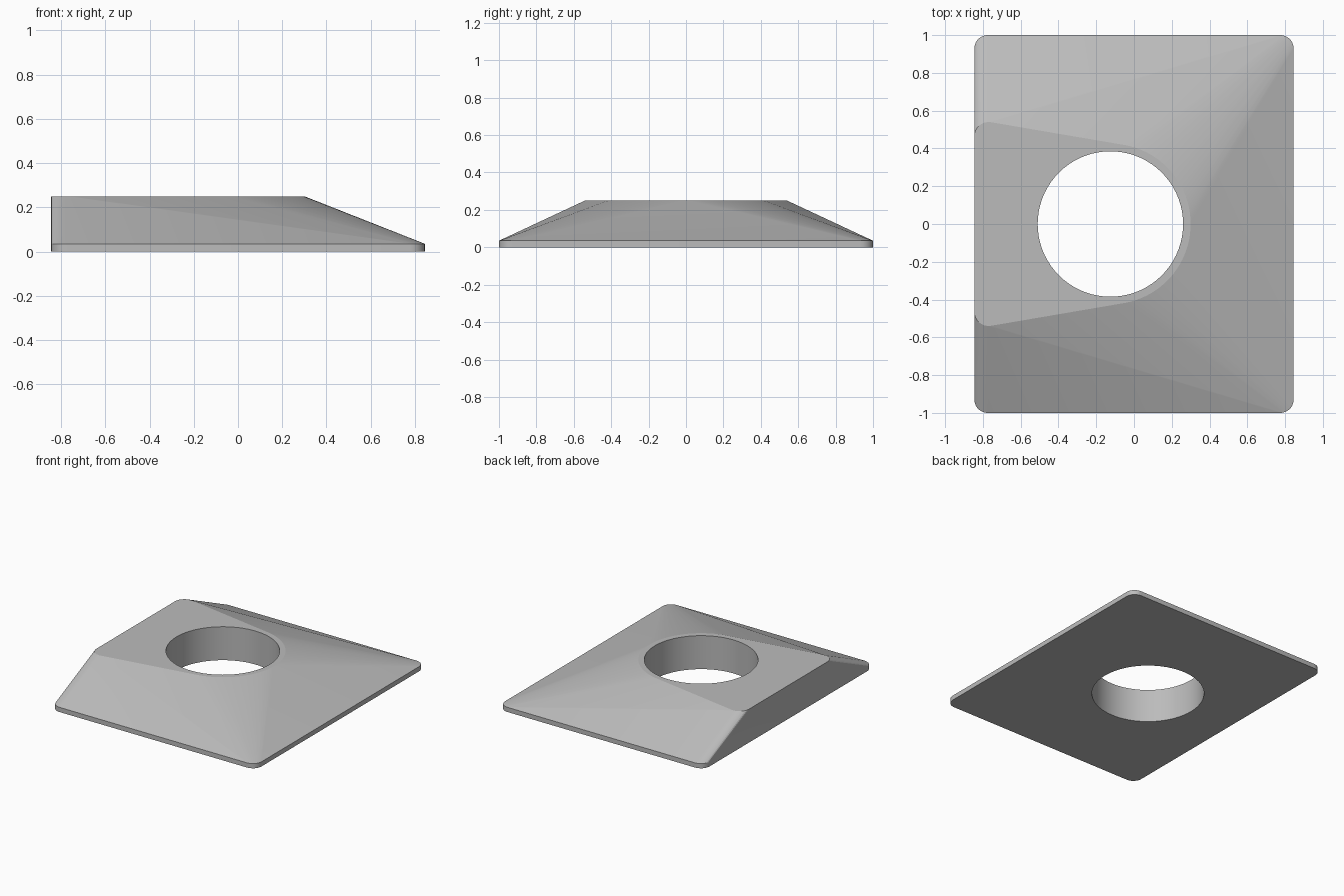
import bpy, bmesh
from math import cos, sin, pi, radians

if "Cube" in bpy.data.objects:
    bpy.data.objects.remove(bpy.data.objects["Cube"])

HOLE_X, HOLE_R = -0.125, 0.385
BASE_H, TOP_H = 0.035, 0.25


def arc(cx, cy, r, start, end, steps):
    """Points along an arc, angles in degrees."""
    angles = [radians(start + (end - start) * i / steps) for i in range(steps + 1)]
    return [(cx + r * cos(a), cy + r * sin(a)) for a in angles]


mat = bpy.data.materials.new("plain grey")
mat.use_nodes = True
grey = (0.5, 0.5, 0.5, 1)
mat.diffuse_color = grey
mat.node_tree.nodes["Principled BSDF"].inputs["Base Color"].default_value = grey

# Rounded base plate outline, and the collar with two rear corners on top
x, y, r = 0.845, 1.0, 0.07
base = []
for sx, sy, a in ((1, 1, 0), (-1, 1, 90), (-1, -1, 180), (1, -1, 270)):
    base += arc(sx * (x - r), sy * (y - r), r, a, a + 90, 8)
top = arc(HOLE_X, 0, 0.425, -90, 90, 48)
top += arc(-0.77, 0.465, 0.075, 80, 180, 8) + arc(-0.77, -0.465, 0.075, 180, 280, 8)

# Body: hull stretched from the base plate up to the top outline
bm = bmesh.new()
for outline, z in ((base, 0), (base, BASE_H), (top, TOP_H)):
    for px, py in outline:
        bm.verts.new((px, py, z))
bmesh.ops.remove_doubles(bm, verts=bm.verts, dist=0.0005)
hull = bmesh.ops.convex_hull(bm, input=bm.verts)
unused = {g for g in hull["geom_interior"] + hull["geom_unused"] if isinstance(g, bmesh.types.BMVert)}
bmesh.ops.delete(bm, geom=list(unused), context="VERTS")
bmesh.ops.dissolve_limit(bm, angle_limit=radians(0.2), verts=bm.verts, edges=bm.edges)
bmesh.ops.recalc_face_normals(bm, faces=bm.faces)
mesh = bpy.data.meshes.new("sloped_block")
bm.to_mesh(mesh)
bm.free()
mesh.materials.append(mat)
block = bpy.data.objects.new("sloped_block", mesh)
bpy.context.collection.objects.link(block)

# Round through hole
bpy.ops.mesh.primitive_cylinder_add(vertices=72, radius=HOLE_R, depth=1, location=(HOLE_X, 0, 0.1))
cutter = bpy.context.object
cutter.name = "hole_cutter"
cutter.hide_render = True
cutter.data.materials.append(mat)
cut = block.modifiers.new("through_hole", "BOOLEAN")
cut.operation = "DIFFERENCE"
cut.solver = "EXACT"
cut.object = cutter
bpy.ops.object.select_all(action="DESELECT")
block.select_set(True)
bpy.context.view_layer.objects.active = block
bpy.ops.object.modifier_apply(modifier=cut.name)
bpy.data.objects.remove(cutter)
bpy.ops.object.shade_smooth_by_angle(angle=radians(12))
